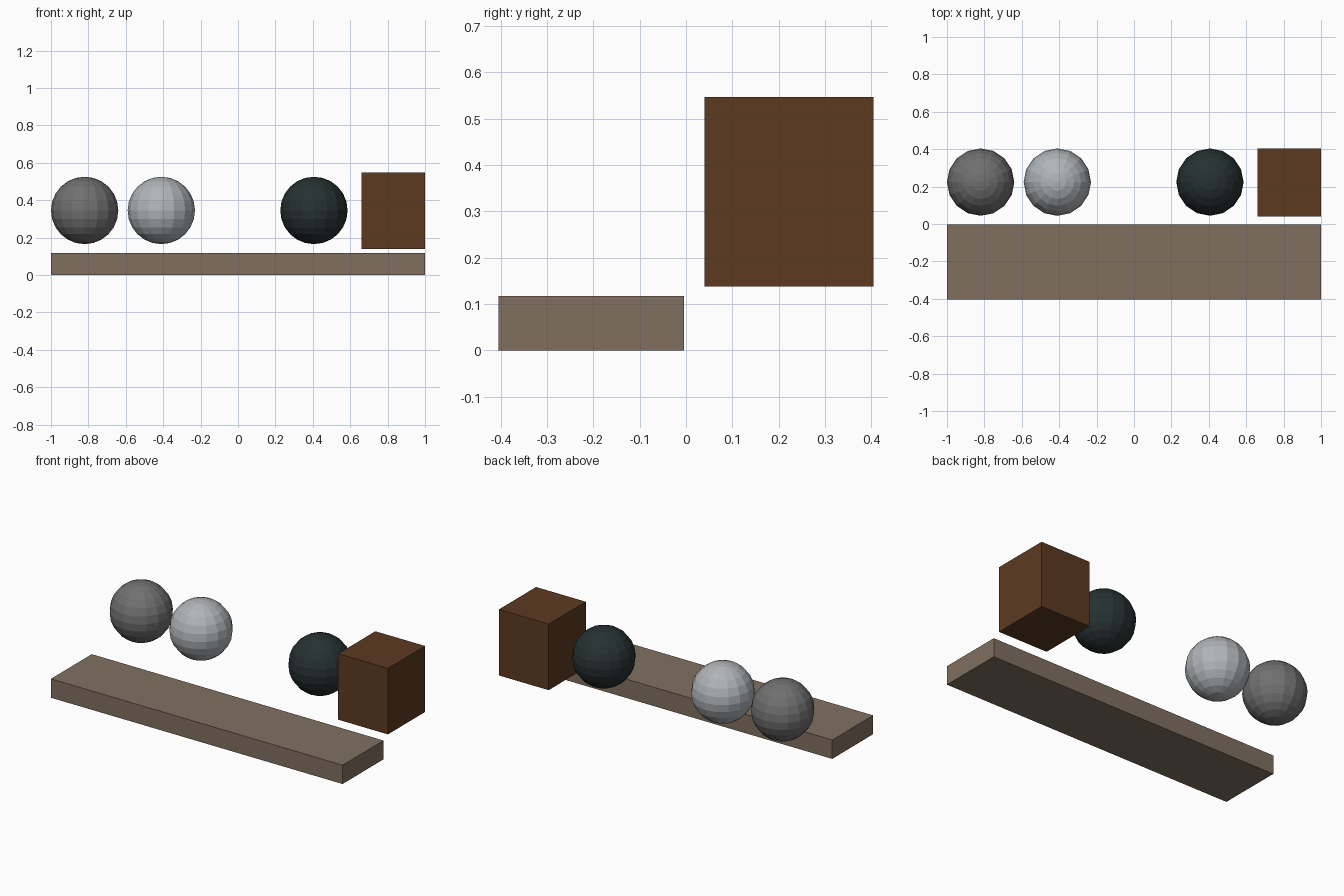
import bpy

cube = bpy.data.objects.get("Cube")
if cube:
    bpy.data.objects.remove(cube, do_unlink=True)


def linear(c):
    c /= 255
    return c / 12.92 if c <= 0.04045 else ((c + 0.055) / 1.055) ** 2.4


def material(name, rgb):
    mat = bpy.data.materials.new(name)
    mat.use_nodes = True
    colour = [linear(c) for c in rgb] + [1]
    mat.diffuse_color = colour
    bsdf = next(n for n in mat.node_tree.nodes if n.type == "BSDF_PRINCIPLED")
    bsdf.inputs["Base Color"].default_value = colour
    bsdf.inputs["Roughness"].default_value = 0.8
    return mat


def finish(name, mat):
    obj = bpy.context.object
    obj.name = name
    obj.data.materials.append(mat)
    return obj


def box(name, low, high, mat):
    centre = [(a + b) / 2 for a, b in zip(low, high)]
    bpy.ops.mesh.primitive_cube_add(size=1, location=centre)
    obj = finish(name, mat)
    obj.scale = [b - a for a, b in zip(low, high)]


def ball(name, x, mat):
    bpy.ops.mesh.primitive_uv_sphere_add(
        segments=16, ring_count=12, radius=0.18, location=(x, 0.224, 0.345))
    finish(name, mat)


# Long low plank at the front
box("plank", (-1, -0.404, 0), (1, -0.004, 0.117),
    material("weathered wood", (128, 112, 96)))

# Upright crate behind its left end
box("crate", (0.659, 0.04, 0.138), (1, 0.404, 0.547),
    material("dark brown wood", (92, 58, 33)))

# Row of faceted balls behind the plank
ball("grey_ball", -0.82, material("mid grey", (112, 112, 112)))
ball("silver_ball", -0.41, material("silver grey", (176, 181, 185)))
ball("dark_ball", 0.406, material("dark slate", (38, 48, 50)))
